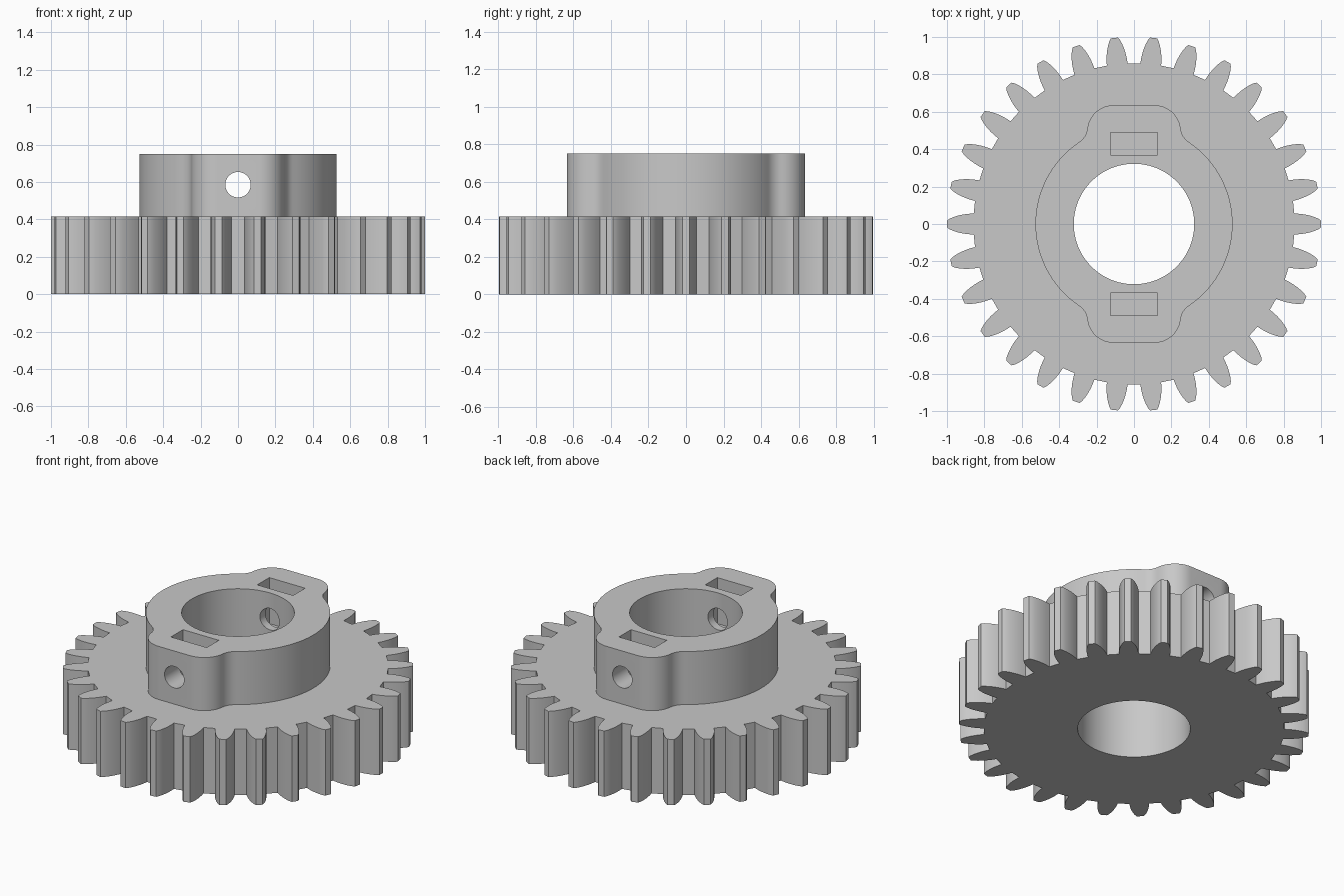
import bpy, bmesh
from math import sin, cos, atan2, hypot, radians, pi
from mathutils import Matrix

cube = bpy.data.objects.get("Cube")
if cube:
    bpy.data.objects.remove(cube, do_unlink=True)

TEETH = 30
GEAR_TOP, HUB_TOP = 0.415, 0.75
BORE_R, HUB_R = 0.322, 0.527

grey = bpy.data.materials.new("plain grey")
grey.use_nodes = True
grey.diffuse_color = (0.58, 0.58, 0.58, 1)
grey.node_tree.nodes["Principled BSDF"].inputs["Base Color"].default_value = grey.diffuse_color


def prism(name, outline, z0, z1):
    """Extrude a closed counter-clockwise outline between two heights."""
    bm = bmesh.new()
    face = bm.faces.new([bm.verts.new((x, y, z0)) for x, y in outline])
    up = bmesh.ops.extrude_face_region(bm, geom=[face])["geom"]
    moved = [v for v in up if isinstance(v, bmesh.types.BMVert)]
    bmesh.ops.translate(bm, verts=moved, vec=(0, 0, z1 - z0))
    bmesh.ops.recalc_face_normals(bm, faces=bm.faces)
    mesh = bpy.data.meshes.new(name)
    bm.to_mesh(mesh)
    bm.free()
    mesh.materials.append(grey)
    obj = bpy.data.objects.new(name, mesh)
    bpy.context.collection.objects.link(obj)
    return obj


def arc(cx, cy, r, a0, a1, n):
    return [(cx + r * cos(a0 + (a1 - a0) * i / n),
             cy + r * sin(a0 + (a1 - a0) * i / n)) for i in range(n + 1)]


def cut(target, cutters):
    """Subtract the cutters, bake the result and shade it."""
    for c in cutters:
        c.hide_render = True
        mod = target.modifiers.new("cut", 'BOOLEAN')
        mod.operation, mod.solver, mod.object = 'DIFFERENCE', 'EXACT', c
    deps = bpy.context.evaluated_depsgraph_get()
    mesh = bpy.data.meshes.new_from_object(target.evaluated_get(deps))
    target.modifiers.clear()
    target.data = mesh
    for c in cutters:
        bpy.data.objects.remove(c, do_unlink=True)
    bpy.ops.object.select_all(action='DESELECT')
    target.select_set(True)
    bpy.context.view_layer.objects.active = target
    bpy.ops.object.shade_smooth_by_angle(angle=radians(25))


def bore_cutter():
    return prism("bore_cutter", arc(0, 0, BORE_R, 0, 2 * pi, 96)[:-1], -0.2, 1)


# Toothed wheel: half-width of one tooth at growing radius, repeated around
flank = [(0.857, 0.056), (0.885, 0.0545), (0.912, 0.051), (0.938, 0.0455),
         (0.963, 0.038), (0.985, 0.029), (1.0, 0.019)]
tooth = [(r, -w) for r, w in flank] + [(r, w) for r, w in reversed(flank)]
wheel = []
for i in range(TEETH):
    a = 2 * pi * i / TEETH
    wheel += [(x * cos(a) - y * sin(a), x * sin(a) + y * cos(a)) for x, y in tooth]
gear = prism("gear_wheel", wheel, 0, GEAR_TOP)
cut(gear, [bore_cutter()])

# Hub quarter outline: round body, concave fillet, rounded lobe corner
cx, cy, corner, fillet = 0.11, 0.495, 0.14, 0.10
turn = radians(6.3)
fx, fy = cx + (corner + fillet) * cos(turn), cy + (corner + fillet) * sin(turn)
touch = atan2(fy, fx)
quarter = (arc(0, 0, HUB_R, 0, touch, 20)
           + arc(fx, fy, fillet, touch - pi, turn - pi, 8)[1:]
           + arc(cx, cy, corner, turn, pi / 2, 14)[1:])
half = quarter + [(-x, y) for x, y in reversed(quarter)]
outline = half + [(-x, -y) for x, y in half[1:-1]]
hub = prism("hub", outline, GEAR_TOP, HUB_TOP)

# Nut slots on both lobes and the cross hole for set screws
cutters = [bore_cutter()]
for s in (-1, 1):
    slot = [(-0.125, s * 0.43 - 0.06), (0.125, s * 0.43 - 0.06),
            (0.125, s * 0.43 + 0.06), (-0.125, s * 0.43 + 0.06)]
    cutters.append(prism("slot_cutter", slot, 0.46, 1))
screw = prism("screw_cutter", arc(0, 0, 0.068, 0, 2 * pi, 40)[:-1], -1, 1)
screw.data.transform(Matrix.Translation((0, 0, 0.585)) @ Matrix.Rotation(pi / 2, 4, 'X'))
cutters.append(screw)
cut(hub, cutters)
